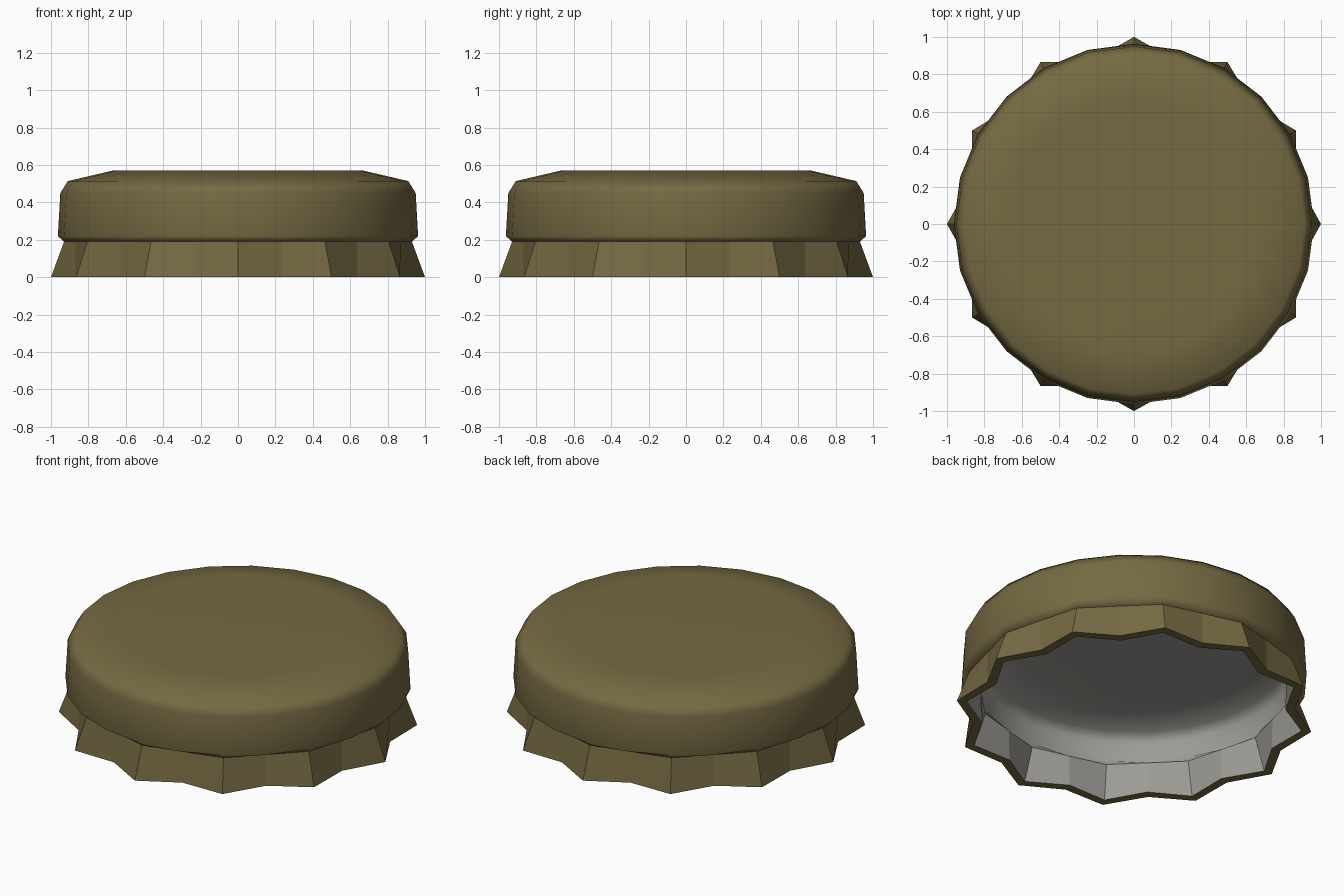
import bpy
import bmesh
from math import cos, sin, tau

cube = bpy.data.objects.get("Cube")
if cube:
    bpy.data.objects.remove(cube)


def make_material(name, colour):
    mat = bpy.data.materials.new(name)
    mat.use_nodes = True
    mat.diffuse_color = colour
    mat.node_tree.nodes["Principled BSDF"].inputs["Base Color"].default_value = colour
    return mat


SIDES = 24

# Profile rows: height, radius at pleat tips, radius at pleat valleys
outer = [(0, 1.0, 0.90), (0.19, 0.93, 0.90), (0.22, 0.963, 0.963),
         (0.45, 0.95, 0.95), (0.514, 0.91, 0.91), (0.57, 0.67, 0.67)]
inner = [(0, 0.945, 0.845), (0.19, 0.88, 0.85), (0.22, 0.89, 0.89),
         (0.33, 0.885, 0.885), (0.39, 0.85, 0.85), (0.44, 0.63, 0.63)]

bm = bmesh.new()


def ring(z, tip, valley):
    verts = []
    for i in range(SIDES):
        r = valley if i % 2 else tip
        a = tau * i / SIDES
        verts.append(bm.verts.new((r * cos(a), r * sin(a), z)))
    return verts


def bridge(low, high, slot, smooth):
    for i in range(SIDES):
        j = (i + 1) % SIDES
        face = bm.faces.new((low[i], low[j], high[j], high[i]))
        face.material_index = slot
        face.smooth = smooth
        if not smooth:
            for edge in face.edges:
                edge.smooth = False


def shell(profile, slot):
    rings = [ring(*row) for row in profile]
    for k in range(len(rings) - 1):
        bridge(rings[k], rings[k + 1], slot, k > 0)  # pleats stay flat
    disc = bm.faces.new(rings[-1])
    disc.material_index = slot
    disc.smooth = True
    return rings[0]


# Outer metal, inner liner and the thin lower rim joining them
outer_rim = shell(outer, 0)
inner_rim = shell(inner, 1)
bridge(outer_rim, inner_rim, 0, False)
bmesh.ops.recalc_face_normals(bm, faces=bm.faces)

mesh = bpy.data.meshes.new("bottle_cap")
bm.to_mesh(mesh)
bm.free()
mesh.materials.append(make_material("olive_brass", (0.18, 0.143, 0.056, 1)))
mesh.materials.append(make_material("grey_liner", (0.34, 0.33, 0.305, 1)))
cap = bpy.data.objects.new("bottle_cap", mesh)
bpy.context.collection.objects.link(cap)

# Keep the broad wall and top evenly shaded, rounding only the narrow bevels
weighted = cap.modifiers.new("weighted_normals", 'WEIGHTED_NORMAL')
weighted.keep_sharp = True
